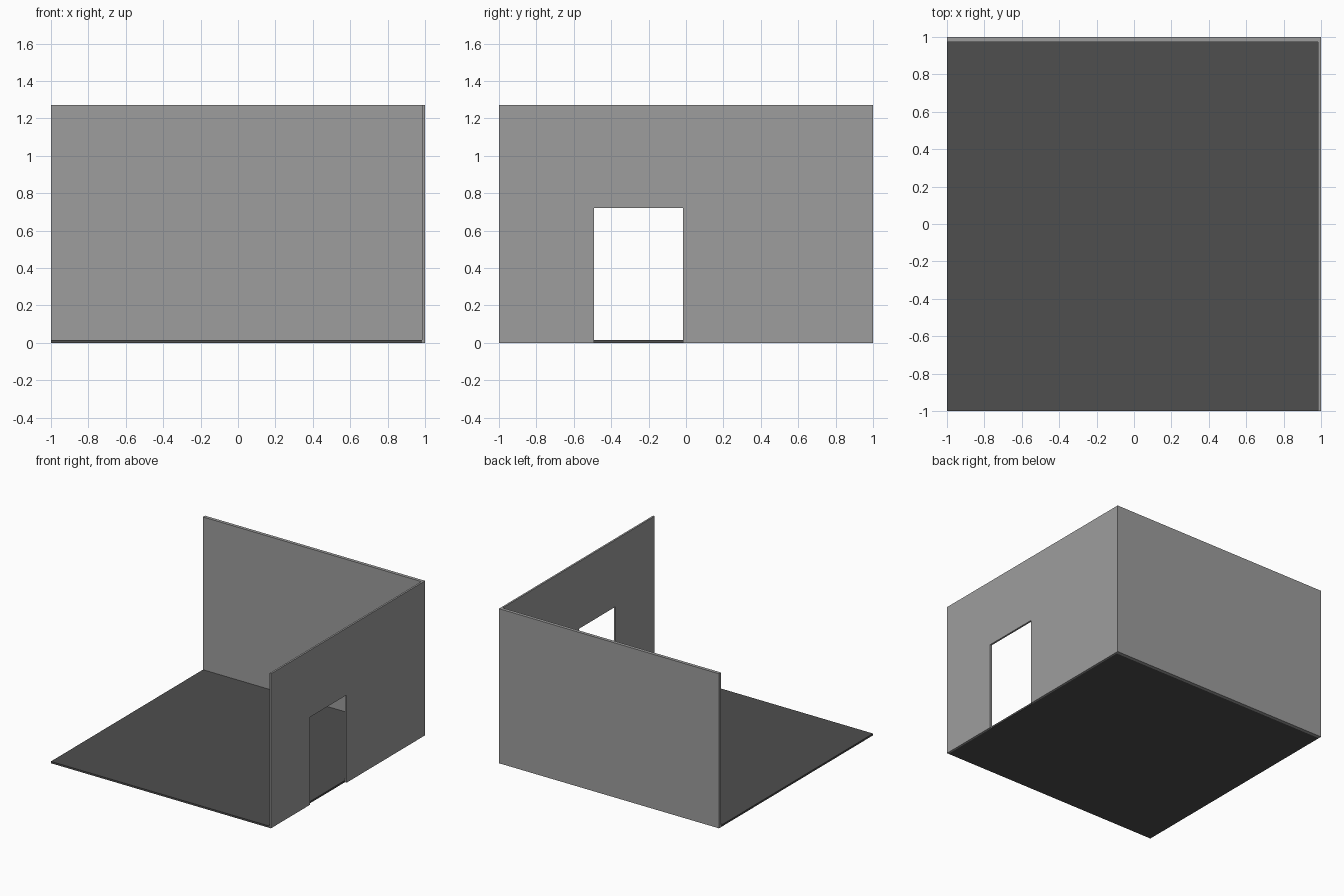
import bpy
import bmesh

if "Cube" in bpy.data.objects:
    bpy.data.objects.remove(bpy.data.objects["Cube"])

H = 1.27            # wall height
FLOOR_T = 0.015     # floor thickness
SIDE_X = 0.985      # inner face of the side wall
BACK_Y = 0.973      # inner face of the back wall
DOOR = (-0.493, -0.017, 0.72)  # door start, end, height


def material(name, v):
    m = bpy.data.materials.new(name)
    m.diffuse_color = (v, v, v, 1)
    m.use_nodes = True
    m.node_tree.nodes["Principled BSDF"].inputs["Base Color"].default_value = m.diffuse_color
    return m


def prism(name, profile, offset, mat):
    """Extrude a flat outline by an offset into a closed solid."""
    bm = bmesh.new()
    face = bm.faces.new([bm.verts.new(p) for p in profile])
    ext = bmesh.ops.extrude_face_region(bm, geom=[face], use_keep_orig=True)
    moved = [g for g in ext["geom"] if isinstance(g, bmesh.types.BMVert)]
    bmesh.ops.translate(bm, verts=moved, vec=offset)
    bmesh.ops.recalc_face_normals(bm, faces=bm.faces)
    me = bpy.data.meshes.new(name)
    bm.to_mesh(me)
    bm.free()
    me.materials.append(mat)
    ob = bpy.data.objects.new(name, me)
    bpy.context.collection.objects.link(ob)
    return ob


wall_grey = material("wall grey", 0.34)
floor_grey = material("dark floor grey", 0.077)

# Floor slab, inside the walls
prism("floor", [(-1, -1, 0), (SIDE_X, -1, 0), (SIDE_X, BACK_Y, 0), (-1, BACK_Y, 0)],
      (0, 0, FLOOR_T), floor_grey)

# Back wall
prism("back_wall", [(-1, BACK_Y, 0), (1, BACK_Y, 0), (1, 1, 0), (-1, 1, 0)],
      (0, 0, H), wall_grey)

# Side wall, its outline stepping around the doorway
d0, d1, dh = DOOR
outline = [(-1, 0), (d0, 0), (d0, dh), (d1, dh), (d1, 0), (BACK_Y, 0), (BACK_Y, H), (-1, H)]
prism("side_wall_with_doorway", [(SIDE_X, y, z) for y, z in outline],
      (1 - SIDE_X, 0, 0), wall_grey)
